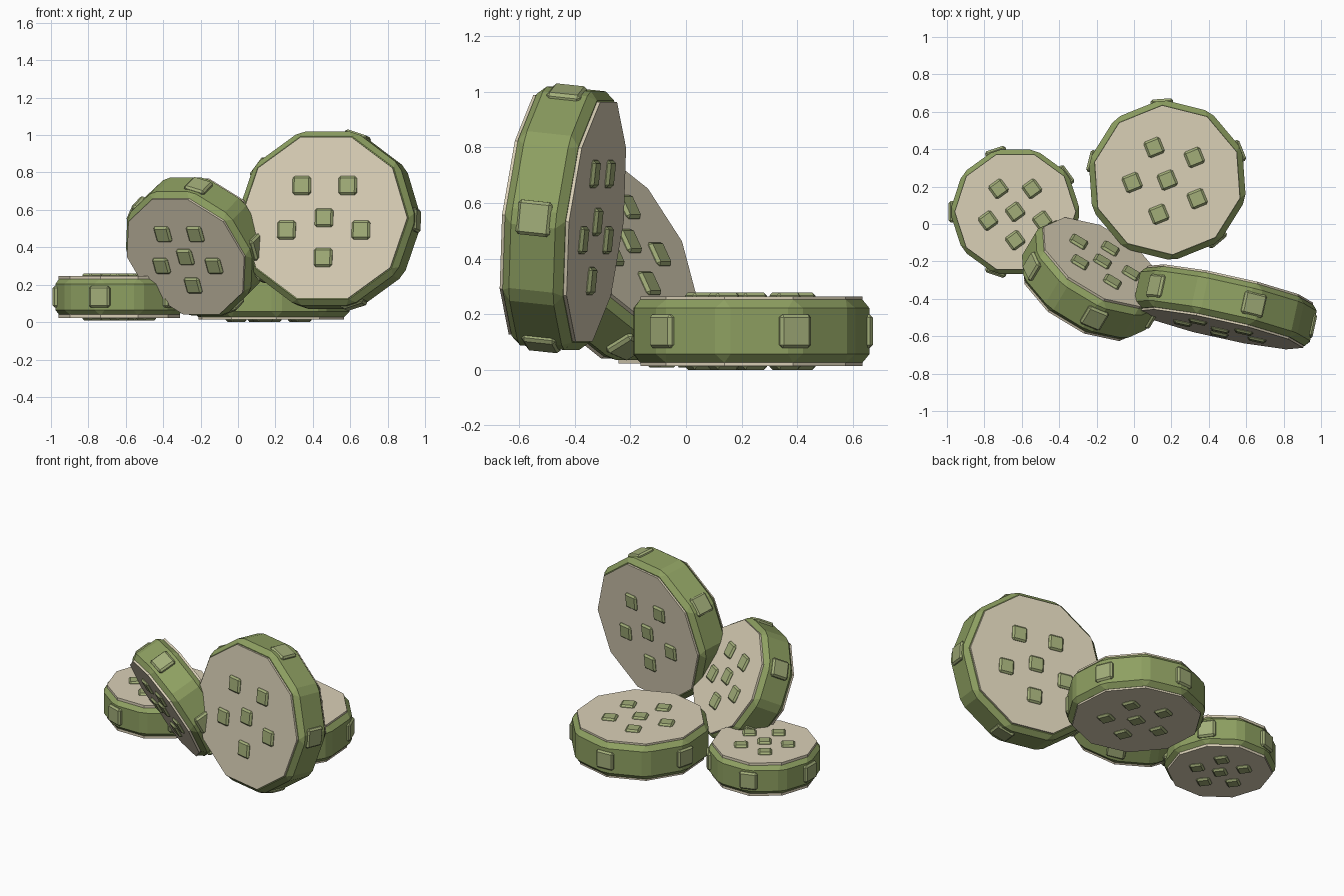
import bpy, bmesh
from math import radians, sin, cos, pi
from mathutils import Matrix, Vector

if "Cube" in bpy.data.objects:
    bpy.data.objects.remove(bpy.data.objects["Cube"])


def material(name, rgb):
    m = bpy.data.materials.new(name)
    m.diffuse_color = (*rgb, 1)
    m.use_nodes = True
    m.node_tree.nodes["Principled BSDF"].inputs["Base Color"].default_value = m.diffuse_color
    return m


GREEN = material("rim_green", (0.27, 0.35, 0.12))
PALE = material("stud_green", (0.36, 0.42, 0.19))
CREAM = material("cream", (0.70, 0.63, 0.47))


def finish(bm, name, mat, pose):
    mesh = bpy.data.meshes.new(name)
    bm.to_mesh(mesh)
    bm.free()
    ob = bpy.data.objects.new(name, mesh)
    bpy.context.collection.objects.link(ob)
    mesh.materials.append(mat)
    ob.matrix_world = pose
    return ob


def decagon(name, radius, half, bevel, mat, pose):
    # ten-sided disc with a corner at local +y
    bm = bmesh.new()
    bmesh.ops.create_cone(bm, cap_ends=True, segments=10, radius1=radius, radius2=radius,
                          depth=2 * half, matrix=Matrix.Rotation(pi / 2, 4, 'Z'))
    if bevel:
        bmesh.ops.bevel(bm, geom=bm.edges[:], offset=bevel, segments=1,
                        affect='EDGES', profile=0.5)
    return finish(bm, name, mat, pose)


def studs(name, places, size, mat, pose):
    # chamfered blocks at the given local transforms
    bm = bmesh.new()
    for place in places:
        bmesh.ops.create_cube(bm, size=1, matrix=place @ Matrix.Diagonal((*size, 1)))
    bmesh.ops.bevel(bm, geom=bm.edges[:], offset=0.011, segments=1,
                    affect='EDGES', profile=0.5)
    return finish(bm, name, mat, pose)


def wheel(name, centre, yaw, lean, radius, half, stud, side):
    pose = (Matrix.Translation(centre) @ Matrix.Rotation(radians(yaw), 4, 'Z')
            @ Matrix.Rotation(radians(-lean), 4, 'X'))
    decagon(name + "_rim", radius, half - 0.012, 0.03, GREEN, pose)
    decagon(name + "_core", radius * 0.925, half, 0, CREAM, pose)

    # one middle stud and a ring of five on each face
    spots = [(0, 0)]
    for k in range(5):
        a = pi / 2 + k * 2 * pi / 5
        spots.append((0.435 * radius * cos(a), 0.435 * radius * sin(a)))
    faces = [Matrix.Translation((x, y, s * half)) for s in (-1, 1) for x, y in spots]
    studs(name + "_face_studs", faces, (stud, stud, 0.028), PALE, pose)

    # five studs around the rim, in the middle of every other facet
    flat = radius * cos(pi / 10)
    rim = [Matrix.Rotation(k * 2 * pi / 5, 4, 'Z') @ Matrix.Translation((flat, 0, 0))
           for k in range(5)]
    studs(name + "_rim_studs", rim, (0.046, side, side), PALE, pose)


wheel("small_flat_wheel", (-0.635, 0.065, 0.135), 36, 0, 0.35, 0.112, 0.085, 0.115)
wheel("large_flat_wheel", (0.178, 0.235, 0.139), 22, 0, 0.433, 0.125, 0.092, 0.12)
wheel("leaning_wheel", (-0.225, -0.295, 0.405), -31, 62, 0.395, 0.122, 0.095, 0.12)
wheel("upright_wheel", (0.487, -0.443, 0.545), -12.5, 96, 0.492, 0.124, 0.10, 0.125)
